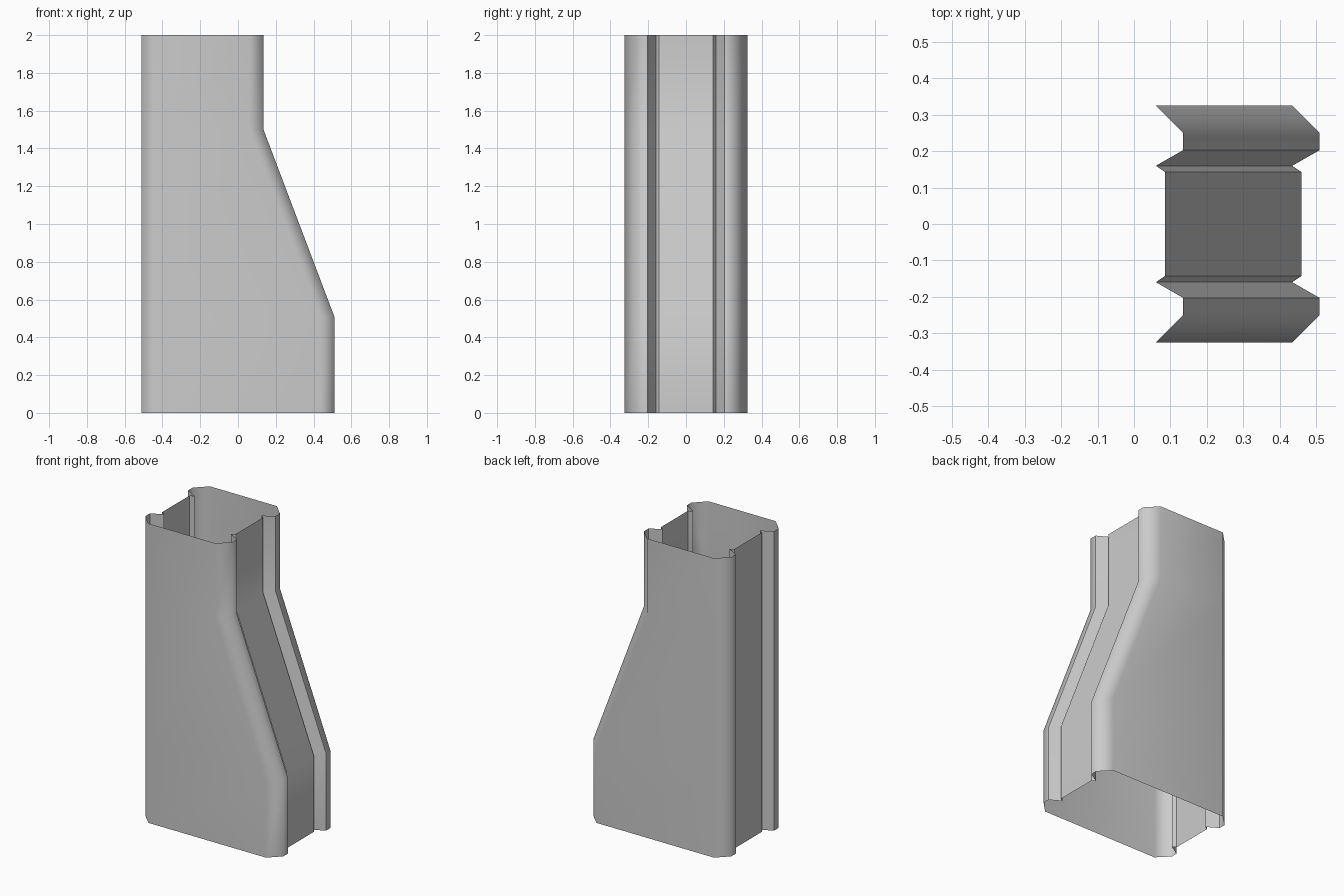
import bpy
import bmesh
import math

# Remove the default cube
cube = bpy.data.objects.get("Cube")
if cube:
    bpy.data.objects.remove(cube, do_unlink=True)

# Material
grey = bpy.data.materials.new("plain grey")
grey.use_nodes = True
colour = (0.6, 0.6, 0.6, 1)
grey.diffuse_color = colour
grey.node_tree.nodes["Principled BSDF"].inputs["Base Color"].default_value = colour

# Quarter outline of the channel: inset from the widest side, and y
WIDE = 0.51
QUARTER = [(0.05, 0.143), (0.075, 0.16), (0, 0.203), (0, 0.25), (0.075, 0.325)]
SIDE = [(d, -y) for d, y in reversed(QUARTER)] + QUARTER

# Height of each ring and how far its right side moves inward
RINGS = [(0, 0), (0.51, 0), (1.5, 0.375), (2, 0.375)]


def outline(shift):
    right = [(WIDE - shift - d, y) for d, y in SIDE]
    left = [(-WIDE + d, y) for d, y in reversed(SIDE)]
    return right + left


# Thin open duct, skinned between the rings
bm = bmesh.new()
loops = [[bm.verts.new((x, y, z)) for x, y in outline(s)] for z, s in RINGS]
count = len(loops[0])
for low, high in zip(loops, loops[1:]):
    for i in range(count):
        j = (i + 1) % count
        bm.faces.new((low[i], low[j], high[j], high[i]))
mesh = bpy.data.meshes.new("tapered_duct")
bm.to_mesh(mesh)
bm.free()
mesh.materials.append(grey)
duct = bpy.data.objects.new("tapered_duct", mesh)
bpy.context.collection.objects.link(duct)

# Smooth rounded corners, sharp groove edges
bpy.ops.object.select_all(action="DESELECT")
duct.select_set(True)
bpy.context.view_layer.objects.active = duct
bpy.ops.object.shade_smooth_by_angle(angle=math.radians(50))
weighted = duct.modifiers.new("even_shading", "WEIGHTED_NORMAL")
weighted.keep_sharp = True
